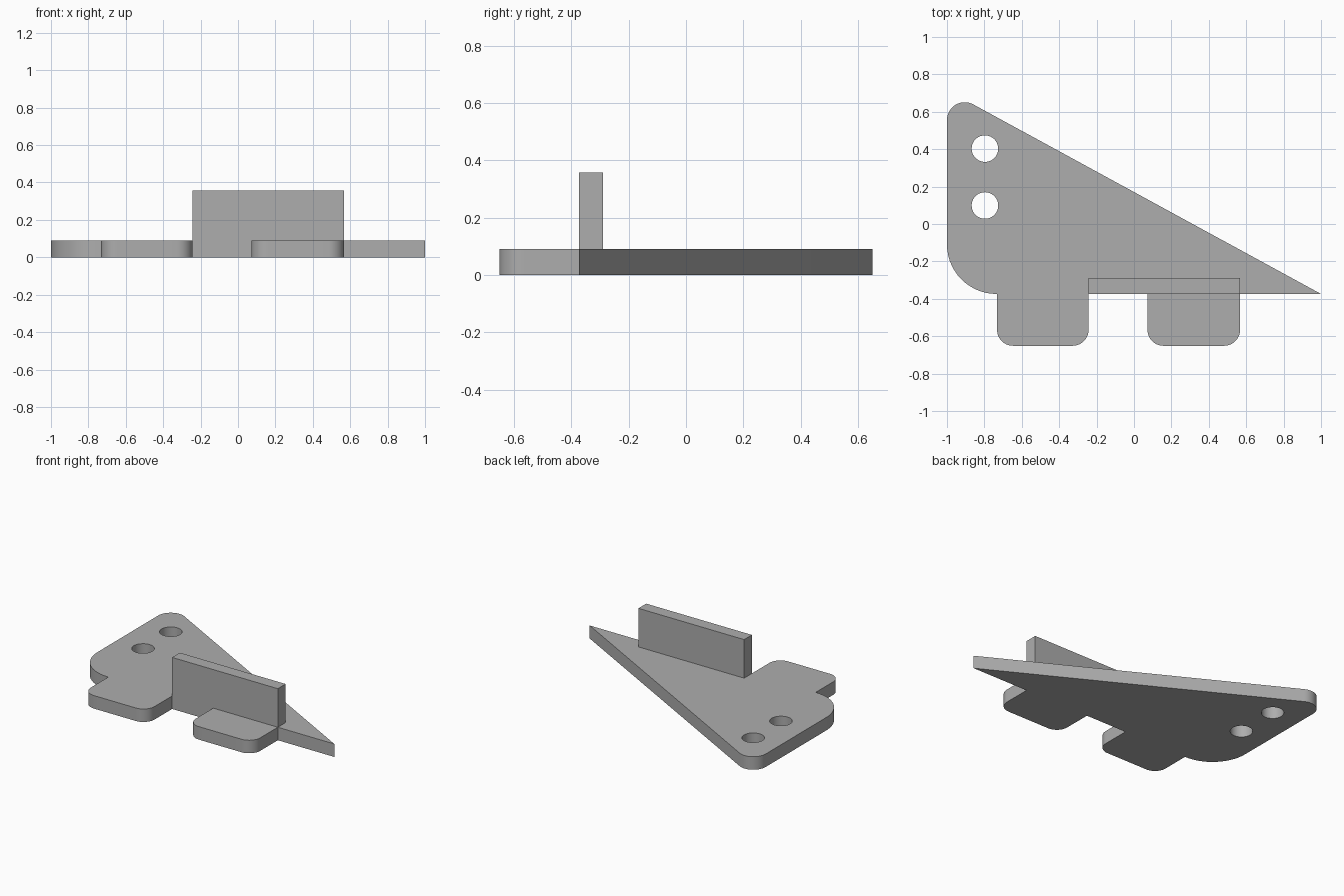
import bpy
import bmesh
import math
from mathutils import Vector

cube = bpy.data.objects.get("Cube")
if cube:
    bpy.data.objects.remove(cube, do_unlink=True)

THICK = 0.09      # plate thickness
FRONT = -0.374    # straight front edge of the plate
TAB_END = -0.651  # front edge of the tabs
RIB_TOP = 0.357

grey = bpy.data.materials.new("plain_grey")
grey.use_nodes = True
colour = (0.42, 0.42, 0.42, 1)
grey.diffuse_color = colour
grey.node_tree.nodes["Principled BSDF"].inputs["Base Color"].default_value = colour


def rounded(corners, steps=14):
    """Outline from (x, y, radius) corners, with fillets where radius > 0."""
    points = []
    for i, (x, y, r) in enumerate(corners):
        p = Vector((x, y))
        if r == 0:
            points.append(p)
            continue
        a = (Vector(corners[i - 1][:2]) - p).normalized()
        b = (Vector(corners[(i + 1) % len(corners)][:2]) - p).normalized()
        half = a.angle(b) / 2
        centre = p + (a + b).normalized() * r / math.sin(half)
        start = p + a * r / math.tan(half) - centre
        end = p + b * r / math.tan(half) - centre
        sweep = math.pi - 2 * half
        for k in range(steps + 1):
            t = k / steps
            arc = (start * math.sin((1 - t) * sweep) + end * math.sin(t * sweep)) / math.sin(sweep)
            points.append(centre + arc)
    return points


def circle(x, y, r, count=40):
    return [Vector((x + r * math.cos(k * math.tau / count),
                    y + r * math.sin(k * math.tau / count))) for k in range(count)]


def slab(name, outlines, z0, z1):
    """Filled outlines (inner ones become holes) extruded from z0 to z1."""
    curve = bpy.data.curves.new(name, 'CURVE')
    curve.dimensions = '2D'
    curve.fill_mode = 'BOTH'
    curve.extrude = (z1 - z0) / 2
    for points in outlines:
        spline = curve.splines.new('POLY')
        spline.points.add(len(points) - 1)
        for target, p in zip(spline.points, points):
            target.co = (p.x, p.y, 0, 1)
        spline.use_cyclic_u = True
    helper = bpy.data.objects.new(name + "_curve", curve)
    bpy.context.collection.objects.link(helper)
    mesh = bpy.data.meshes.new_from_object(
        helper.evaluated_get(bpy.context.evaluated_depsgraph_get()))
    bpy.data.objects.remove(helper, do_unlink=True)

    bm = bmesh.new()
    bm.from_mesh(mesh)
    bmesh.ops.remove_doubles(bm, verts=bm.verts, dist=1e-5)
    bmesh.ops.translate(bm, verts=bm.verts, vec=(0, 0, (z0 + z1) / 2))
    bmesh.ops.recalc_face_normals(bm, faces=bm.faces)
    bm.to_mesh(mesh)
    bm.free()
    mesh.materials.clear()
    mesh.materials.append(grey)
    mesh.name = name
    obj = bpy.data.objects.new(name, mesh)
    bpy.context.collection.objects.link(obj)
    bpy.ops.object.select_all(action='DESELECT')
    obj.select_set(True)
    bpy.context.view_layer.objects.active = obj
    bpy.ops.object.shade_smooth_by_angle(angle=math.radians(30))
    return obj


def tab(left, right, r=0.085):
    return [(left, FRONT, 0), (left, TAB_END, r), (right, TAB_END, r), (right, FRONT, 0)]


# Triangular plate with two front tabs and two bolt holes
outline = ([(-1, 0.716, 0.095), (-1, FRONT, 0.265)]
           + tab(-0.732, -0.243) + tab(0.072, 0.567) + [(1, FRONT, 0)])
holes = [circle(-0.797, y, 0.071) for y in (0.403, 0.099)]
slab("base_plate", [rounded(outline)] + holes, 0, THICK)

# Upright rib along the front edge
rib = [(-0.243, FRONT, 0), (0.567, FRONT, 0), (0.567, -0.289, 0), (-0.243, -0.289, 0)]
slab("upright_rib", [rounded(rib)], THICK, RIB_TOP)
